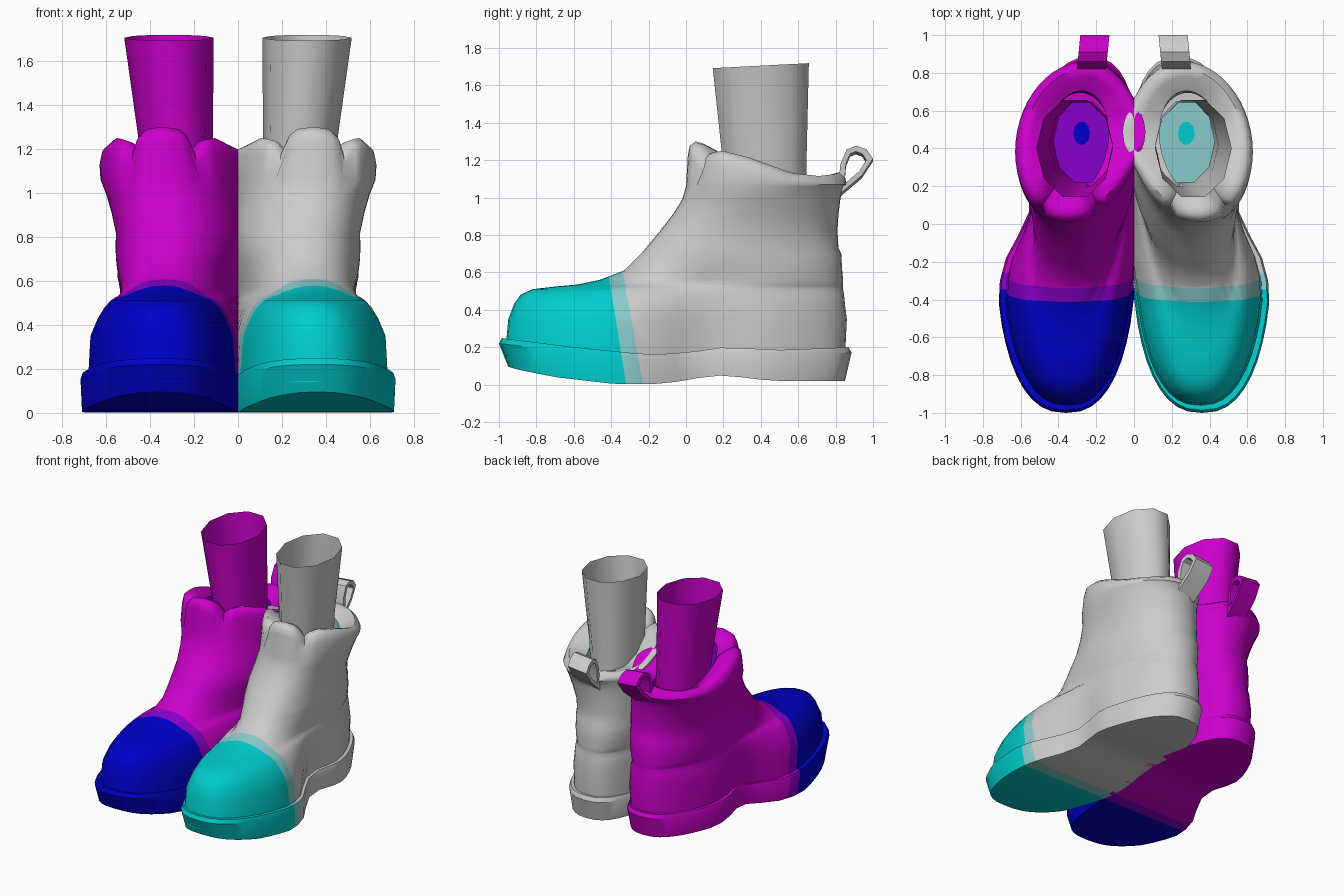
import bpy, bmesh, math
from mathutils import Vector

if "Cube" in bpy.data.objects:
    bpy.data.objects.remove(bpy.data.objects["Cube"], do_unlink=True)

N = 48  # points round each boot section


def material(name, rgb):
    m = bpy.data.materials.new(name)
    m.use_nodes = True
    m.diffuse_color = (*rgb, 1)
    m.node_tree.nodes["Principled BSDF"].inputs["Base Color"].default_value = (*rgb, 1)
    return m


LOW, MID, HIGH = 0.0, 0.25, 0.6
# main, toe cap, blend stripe
left_set = [material("light grey", (HIGH, HIGH, HIGH)),
            material("teal", (LOW, HIGH, HIGH)),
            material("pale teal", (MID, HIGH, HIGH))]
right_set = [material("magenta", (HIGH, LOW, HIGH)),
             material("blue", (LOW, LOW, HIGH)),
             material("purple", (MID, LOW, HIGH))]


def lerp(table, v):
    """Piecewise linear lookup in a list of (key, value)."""
    if v <= table[0][0]:
        return table[0][1]
    for (a, p), (b, q) in zip(table, table[1:]):
        if v <= b:
            return p + (q - p) * (v - a) / (b - a)
    return table[-1][1]


def bump(v, centre, width):
    return math.exp(-((v - centre) / width) ** 2)


def outline(yf, yb, toe, heel, power=1.0, pinch=0.0, shift=0.0):
    """Foot shaped section as (x, y) pairs, starting at the front."""
    pts = []
    for i in range(N):
        a = math.tau * i / N
        t = (1 - math.cos(a)) / 2
        y = yf + (yb - yf) * t
        w = toe + (heel - toe) * t * t * (3 - 2 * t)
        s = math.sin(a)
        x = math.copysign(abs(s) ** power, s) * w
        waist = pinch * bump(y, 0.08, 0.22) * abs(s)
        x -= waist if s > 0 else -0.15 * waist
        pts.append((0.32 - 0.1 * max(y, -0.4) + shift + x, y))
    return pts


def ellipse(cx, cy, rx, ry, z, tilt=0.0, n=10):
    angles = [math.tau * (i + 0.5) / n for i in range(n)]
    return [Vector((cx + rx * math.sin(a), cy - ry * math.cos(a),
                    z - tilt * math.cos(a))) for a in angles]


def loft(bm, rings, wrap=False):
    """Skin a stack of closed rings with quads; returns the vertex rings."""
    vs = [[bm.verts.new(p) for p in r] for r in rings]
    pairs = list(zip(vs, vs[1:])) + ([(vs[-1], vs[0])] if wrap else [])
    for lower, upper in pairs:
        n = len(lower)
        for i in range(n):
            j = (i + 1) % n
            bm.faces.new((lower[i], lower[j], upper[j], upper[i]))
    return vs


def finish(bm, name, side, mats, smooth=35):
    bmesh.ops.scale(bm, vec=(side, 1, 1), verts=bm.verts)
    bmesh.ops.recalc_face_normals(bm, faces=bm.faces)
    me = bpy.data.meshes.new(name)
    bm.to_mesh(me)
    bm.free()
    for m in mats:
        me.materials.append(m)
    ob = bpy.data.objects.new(name, me)
    bpy.context.collection.objects.link(ob)
    bpy.ops.object.select_all(action="DESELECT")
    ob.select_set(True)
    bpy.context.view_layer.objects.active = ob
    bpy.ops.object.shade_smooth_by_angle(angle=math.radians(smooth))


def paint_toe(bm):
    """Cut the toe cap and stripe edges along slanted planes, then colour."""
    edges = [(-0.32, 0.16), (-0.23, 0.18)]
    for y, slope in edges:
        bmesh.ops.bisect_plane(bm, geom=bm.verts[:] + bm.edges[:] + bm.faces[:],
                               plane_co=(0, y, 0), plane_no=(0, 1, slope))
    for f in bm.faces:
        c = f.calc_center_median()
        cap, stripe = [c.y < y - s * c.z for y, s in edges]
        f.material_index = 1 if cap else 2 if stripe else f.material_index


# upper: height, front y, back y, toe half width, heel half width
LEVELS = [(0.14, -0.97, 0.85, 0.365, 0.32), (0.35, -0.95, 0.86, 0.35, 0.32),
          (0.43, -0.92, 0.85, 0.31, 0.315), (0.48, -0.885, 0.845, 0.275, 0.31),
          (0.51, -0.82, 0.84, 0.25, 0.31), (0.525, -0.69, 0.84, 0.24, 0.305),
          (0.535, -0.58, 0.84, 0.235, 0.305), (0.56, -0.46, 0.84, 0.24, 0.3),
          (0.61, -0.33, 0.835, 0.255, 0.3), (0.7, -0.24, 0.83, 0.275, 0.295),
          (0.73, -0.215, 0.815, 0.28, 0.295), (0.82, -0.14, 0.81, 0.285, 0.295),
          (0.91, -0.07, 0.815, 0.29, 0.3), (0.99, -0.02, 0.825, 0.3, 0.31),
          (1.06, 0.0, 0.84, 0.315, 0.325)]
# collar height by degrees away from the front
COLLAR = [(0, 1.3), (15, 1.29), (22, 1.265), (30, 1.2), (38, 1.24), (52, 1.25),
          (75, 1.215), (110, 1.13), (135, 1.115), (180, 1.135)]
SOLE_LOW = [(-1, 0.11), (-0.9, 0.08), (-0.7, 0.04), (-0.4, 0.005), (-0.2, 0),
            (0, 0.02), (0.13, 0.05), (0.25, 0.045), (0.45, 0.02)]
SOLE_TOP = [(-1, 0.25), (-0.6, 0.2), (-0.2, 0.16), (0, 0.17), (0.2, 0.2),
            (0.5, 0.185), (0.88, 0.2)]


def build_upper(side, mats):
    bm = bmesh.new()
    rings = []
    for z, yf, yb, toe, heel in LEVELS:
        pinch = lerp([(0.2, 0.12), (0.35, 0.09), (0.65, 0)], z)
        shift = lerp([(0.4, -0.01), (0.8, -0.028), (1.06, 0.025)], z)
        power = 0.8 if z < 0.5 else 0.9
        rings.append([Vector((x, y, z)) for x, y in
                      outline(yf, yb, toe, heel, power, pinch, shift)])
    # scalloped collar rolling into the opening, flared on the inner flank
    for inset, drop in ((0.0, 0.07), (0.01, 0.025), (0.04, 0.0), (0.08, 0.01), (0.155, 0.05)):
        ring = []
        for i, (x, y) in enumerate(outline(0.01 + inset, 0.86 - inset, 0.32 - inset,
                                           0.325 - inset, shift=0.028)):
            d = abs((math.degrees(math.tau * i / N) + 180) % 360 - 180)
            flare = bump(y, 0.48, 0.15) if i > N // 2 else 0
            fall = drop + (0.4 * inset - drop) * flare
            p = Vector((x - 0.04 * flare * (1 - inset / 0.155), y,
                        max(lerp(COLLAR, d) - fall, 1.07)))
            if i in (4, N - 4):
                p += (Vector((0.3, 0.44, p.z)) - p) * 0.08
            ring.append(p)
        rings.append(ring)
    rings.append(ellipse(0.285, 0.44, 0.17, 0.255, 0.95, n=N))
    loft(bm, rings)
    bm.faces.ensure_lookup_table()
    for f in bm.faces[-N:]:
        f.material_index = 2
    paint_toe(bm)
    finish(bm, "boot_upper", side, mats, 55)


def build_sole(side, mats):
    bm = bmesh.new()
    base = outline(-0.95, 0.85, 0.385, 0.335, 0.8, 0.12)
    wide = outline(-1.0, 0.885, 0.39, 0.345, 0.8, 0.12)
    lip = outline(-0.985, 0.87, 0.38, 0.335, 0.8, 0.12)
    rings = [[Vector((x, y, lerp(SOLE_LOW, y))) for x, y in base],
             [Vector((x, y, lerp(SOLE_TOP, y) - 0.03)) for x, y in wide],
             [Vector((x, y, lerp(SOLE_TOP, y))) for x, y in lip]]
    vs = loft(bm, rings)
    # span underside and top with strips running across the foot
    for ring in (vs[0], vs[-1]):
        for i in range(N // 2):
            quad = (ring[i], ring[i + 1], ring[N - i - 1], ring[-i])
            bm.faces.new(list(dict.fromkeys(quad)))
    paint_toe(bm)
    finish(bm, "boot_sole", side, mats, 30)


def build_leg(side, mats):
    # open tube, upright on the inner side, closed by a pale floor
    bm = bmesh.new()
    vs = loft(bm, [ellipse(0.27, 0.435, 0.158, 0.225, 0.9),
                   ellipse(0.28, 0.42, 0.166, 0.236, 1.2),
                   ellipse(0.314, 0.4, 0.203, 0.27, 1.705, 0.014)])
    floor = bm.faces.new(vs[0])
    floor.material_index = 2
    finish(bm, "leg", side, mats, 65)
    # coloured spot on the floor
    bm = bmesh.new()
    bm.faces.new([bm.verts.new(p) for p in ellipse(0.277, 0.48, 0.045, 0.062, 0.906)])
    finish(bm, "floor_spot", side, mats[1:2])


def build_tab(side, mats):
    # teardrop strap loop behind the collar
    path = [(0.81, 1.0), (0.825, 1.17), (0.86, 1.25), (0.91, 1.27),
            (0.965, 1.25), (1.0, 1.2), (0.94, 1.11)]
    hole = [(0.905 + (y - 0.905) * 0.62, 1.18 + (z - 1.18) * 0.65) for y, z in path]
    rings = [[Vector((0.222 + dx - 0.1 * (y - 0.85), y, z + 0.1 * dx)) for y, z in loop]
             for loop, dx in ((path, -0.077), (path, 0.077), (hole, 0.077), (hole, -0.077))]
    bm = bmesh.new()
    loft(bm, rings, wrap=True)
    finish(bm, "pull_tab", side, mats, 40)


for side, mats in ((1, left_set), (-1, right_set)):
    prefix = "left_" if side > 0 else "right_"
    before = set(bpy.data.objects)
    for build in (build_upper, build_sole, build_leg, build_tab):
        build(side, mats)
    for ob in set(bpy.data.objects) - before:
        ob.name = prefix + ob.name.split(".")[0]
